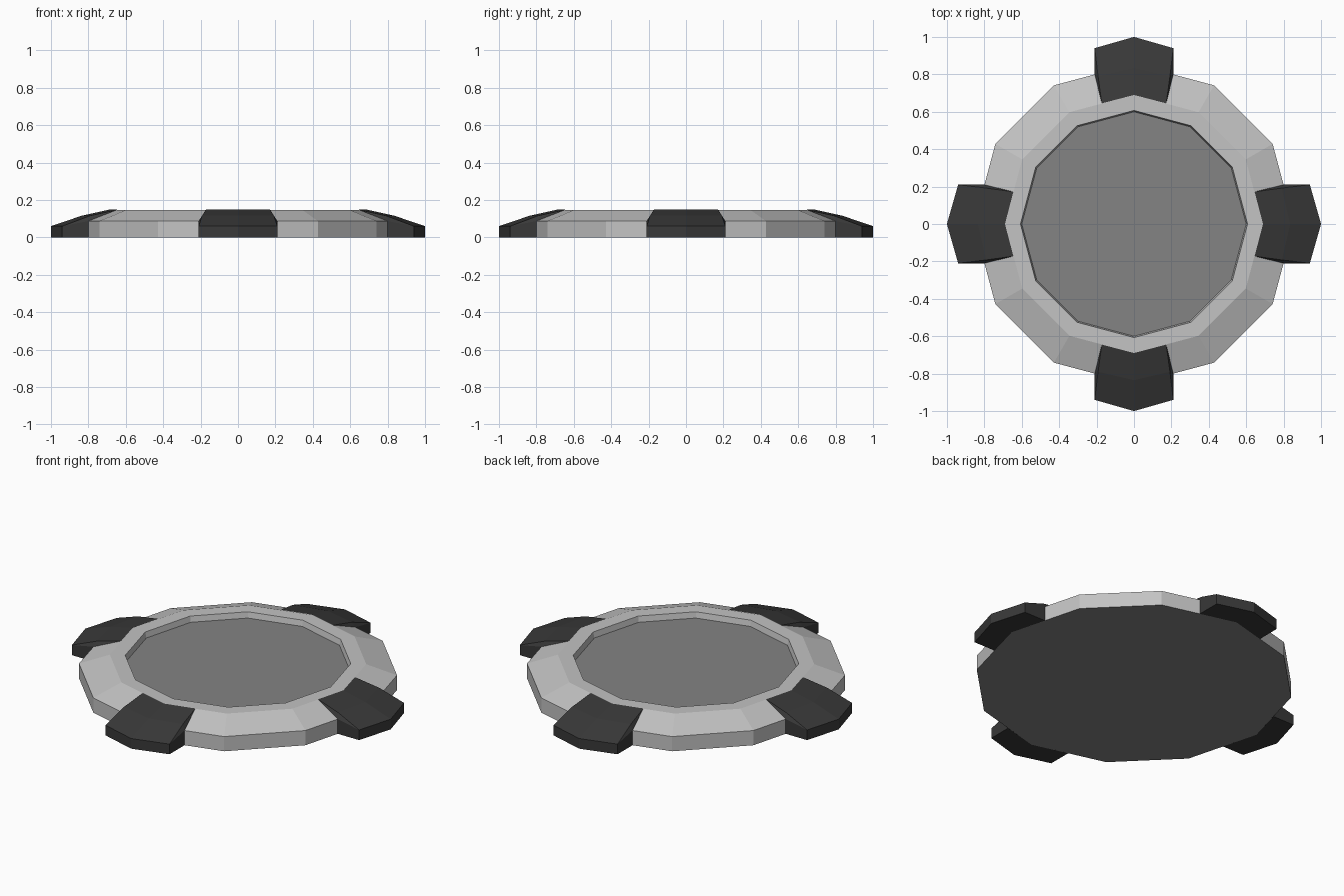
import bpy, bmesh, math
from mathutils import Matrix

if "Cube" in bpy.data.objects:
    bpy.data.objects.remove(bpy.data.objects["Cube"])


def material(name, rgb):
    m = bpy.data.materials.new(name)
    m.diffuse_color = (*rgb, 1)
    m.use_nodes = True
    m.node_tree.nodes["Principled BSDF"].inputs["Base Color"].default_value = m.diffuse_color
    return m


light = material("light grey", (0.546, 0.546, 0.546))
mid = material("mid grey", (0.227, 0.227, 0.227))
dark = material("charcoal", (0.040, 0.040, 0.040))


def make_object(name, bm, mats):
    bmesh.ops.recalc_face_normals(bm, faces=bm.faces)
    mesh = bpy.data.meshes.new(name)
    bm.to_mesh(mesh)
    bm.free()
    for m in mats:
        mesh.materials.append(m)
    ob = bpy.data.objects.new(name, mesh)
    bpy.context.collection.objects.link(ob)
    return ob


# Twelve-sided dish: wall, chamfer, flat rim and shallow recess
SIDES = 12
profile = [(0.856, 0), (0.856, 0.087), (0.69, 0.146), (0.607, 0.146), (0.60, 0.112)]
bm = bmesh.new()
rings = [[bm.verts.new((r * math.cos(math.tau * i / SIDES),
                        r * math.sin(math.tau * i / SIDES), z))
          for i in range(SIDES)] for r, z in profile]
for a, b in zip(rings, rings[1:]):
    for i in range(SIDES):
        j = (i + 1) % SIDES
        bm.faces.new((a[i], a[j], b[j], b[i]))
# Recess floor and underside are the darker grey
for ring in (rings[0], rings[-1]):
    bm.faces.new(ring).material_index = 1
make_object("dish", bm, [light, mid])

# Four clips over the rim: each row is (half width, side y, middle y, z)
rows = [(0.21, 0.80, 0.856, 0), (0.21, 0.94, 1.0, 0), (0.21, 0.94, 1.0, 0.06),
        (0.192, 0.79, 0.835, 0.116), (0.172, 0.645, 0.69, 0.148)]
for k, name in enumerate(("back", "left", "front", "right")):
    bm = bmesh.new()
    grid = [[bm.verts.new(p) for p in ((-w, ys, z), (0, ym, z), (w, ys, z))]
            for w, ys, ym, z in rows]
    for a, b in zip(grid, grid[1:]):
        for i in range(2):
            bm.faces.new((a[i], a[i + 1], b[i + 1], b[i]))
    # Side walls, meeting the dish edge
    for i, s in ((0, -1), (2, 1)):
        corner = bm.verts.new((s * 0.21, 0.80, 0.087))
        c = [row[i] for row in grid]
        bm.faces.new((c[0], c[1], c[2], corner))
        bm.faces.new((corner, c[2], c[3]))
        bm.faces.new((corner, c[3], c[4]))
    bm.transform(Matrix.Rotation(k * math.pi / 2, 4, 'Z'))
    make_object(name + "_clip", bm, [dark])
